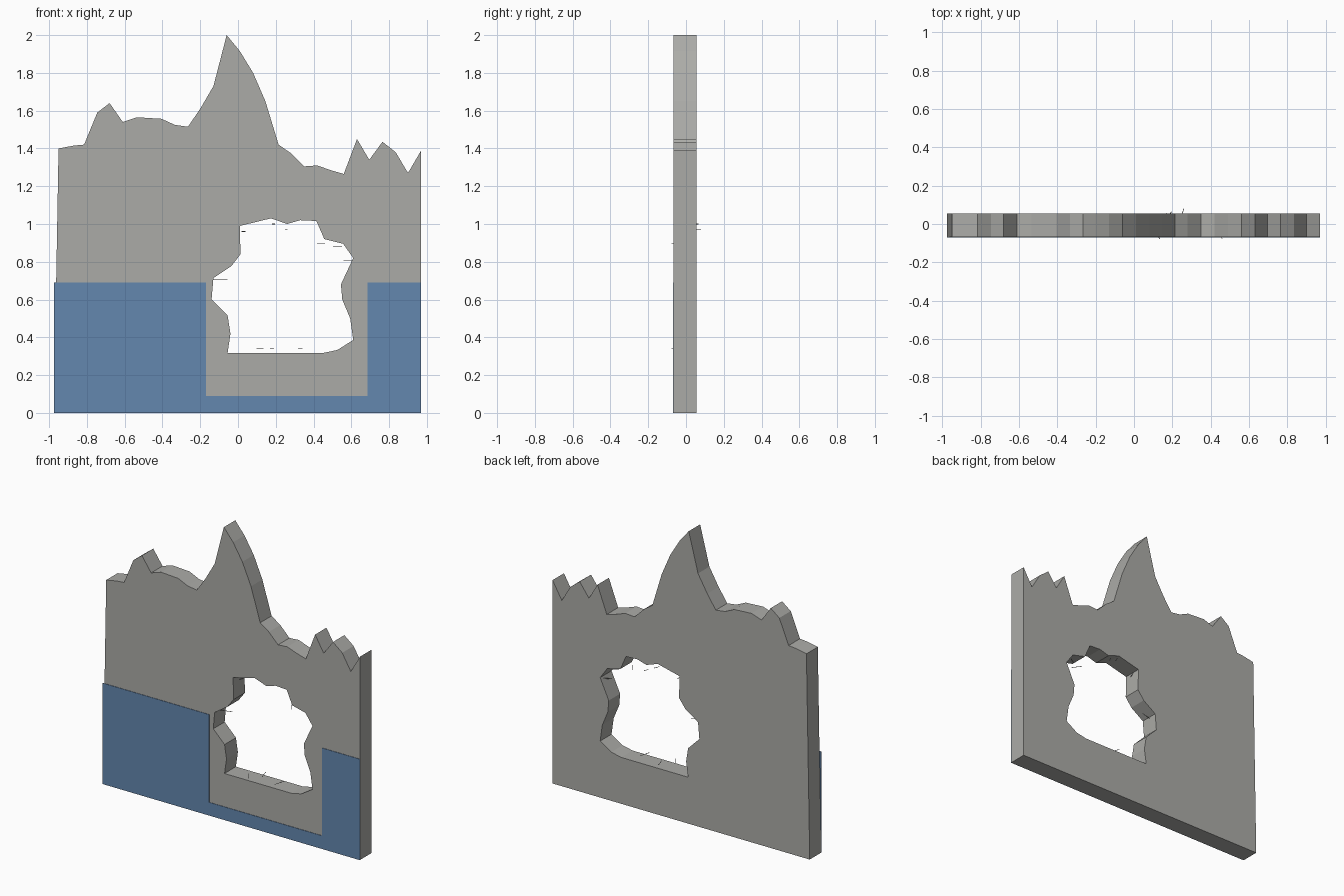
import bpy
import bmesh
from mathutils import Vector

if "Cube" in bpy.data.objects:
    bpy.data.objects.remove(bpy.data.objects["Cube"], do_unlink=True)

FRONT, BACK = -0.067, 0.056


def make_material(name, colour):
    mat = bpy.data.materials.new(name)
    mat.use_nodes = True
    mat.diffuse_color = colour
    shader = next(n for n in mat.node_tree.nodes if n.type == "BSDF_PRINCIPLED")
    shader.inputs["Base Color"].default_value = colour
    shader.inputs["Roughness"].default_value = 0.9
    return mat


def finish(bm, name, material):
    bmesh.ops.recalc_face_normals(bm, faces=bm.faces[:])
    mesh = bpy.data.meshes.new(name)
    bm.to_mesh(mesh)
    bm.free()
    mesh.materials.append(material)
    obj = bpy.data.objects.new(name, mesh)
    bpy.context.collection.objects.link(obj)
    return obj


def slab(name, loops, y_front, y_back, material):
    """Fill closed (x, z) loops, inner loops being holes, and extrude along y."""
    bm = bmesh.new()
    for loop in loops:
        verts = [bm.verts.new((x, y_front, z)) for x, z in loop]
        for a, b in zip(verts, verts[1:] + verts[:1]):
            bm.edges.new((a, b))
    bmesh.ops.triangle_fill(bm, edges=bm.edges[:], use_beauty=True,
                            normal=Vector((0, -1, 0)))
    result = bmesh.ops.extrude_face_region(bm, geom=bm.faces[:],
                                           use_keep_orig=True)
    moved = [g for g in result["geom"] if isinstance(g, bmesh.types.BMVert)]
    bmesh.ops.translate(bm, verts=moved, vec=(0, y_back - y_front, 0))
    return finish(bm, name, material)


def rod(name, start, end, material, radius=0.002):
    """Thin four-sided bar between two points."""
    start, end = Vector(start), Vector(end)
    axis = end - start
    bm = bmesh.new()
    bmesh.ops.create_cone(bm, cap_ends=True, segments=4, radius1=radius,
                          radius2=radius, depth=axis.length)
    bmesh.ops.rotate(bm, verts=bm.verts[:], cent=(0, 0, 0),
                     matrix=axis.to_track_quat("Z", "Y").to_matrix())
    bmesh.ops.translate(bm, verts=bm.verts[:], vec=(start + end) / 2)
    return finish(bm, name, material)


concrete = make_material("concrete grey", (0.41, 0.41, 0.39, 1))
paint = make_material("blue paint", (0.127, 0.243, 0.43, 1))

# Broken wall: jagged top edge and a ragged opening
outline = [
    (-.975, 0), (-.95, 1.4), (-.87, 1.415), (-.815, 1.42), (-.745, 1.59),
    (-.68, 1.64), (-.61, 1.54), (-.535, 1.565), (-.405, 1.557),
    (-.335, 1.525), (-.265, 1.515), (-.2, 1.61), (-.13, 1.73), (-.06, 2),
    (.01, 1.915), (.08, 1.8), (.145, 1.65), (.215, 1.42), (.28, 1.375),
    (.35, 1.305), (.42, 1.31), (.49, 1.285), (.56, 1.265), (.63, 1.45),
    (.695, 1.34), (.765, 1.435), (.835, 1.38), (.9, 1.27), (.97, 1.39),
    (.97, 0),
]
opening = [
    (.01, .99), (.175, 1.03), (.26, 1), (.33, 1.02), (.415, 1.016),
    (.457, .92), (.557, .895), (.61, .82), (.545, .68), (.552, .6),
    (.594, .5), (.61, .386), (.526, .333), (.45, .317), (-.055, .317),
    (-.04, .42), (-.055, .515), (-.14, .6), (-.13, .714), (-.034, .778),
    (.013, .84),
]
slab("broken_wall", [outline, opening], FRONT, BACK, concrete)

# Painted lower band that steps down below the opening
band = [(-.975, 0), (.97, 0), (.97, .69), (.685, .69), (.685, .09),
        (-.17, .09), (-.17, .69), (-.975, .69)]
slab("painted_band", [band], FRONT - 0.003, FRONT, paint)

# Thin reinforcing rods poking out around the opening: x, y, x, y, height
rods = [
    (.135, -.077, .1, -.025, .34), (.19, -.01, .17, .056, .34),
    (.32, -.06, .34, .01, .34), (-.13, 0, -.055, .02, .705),
    (.02, -.01, .04, .04, .96), (.18, .03, .195, .065, 1),
    (.25, .05, .26, .08, .97), (.46, -.075, .42, -.02, .895),
    (.505, 0, .55, .03, .88), (.56, 0, .61, .03, .805),
]
for i, (xa, ya, xb, yb, z) in enumerate(rods):
    rod(f"reinforcing_rod_{i + 1}", (xa, ya, z), (xb, yb, z), concrete)
